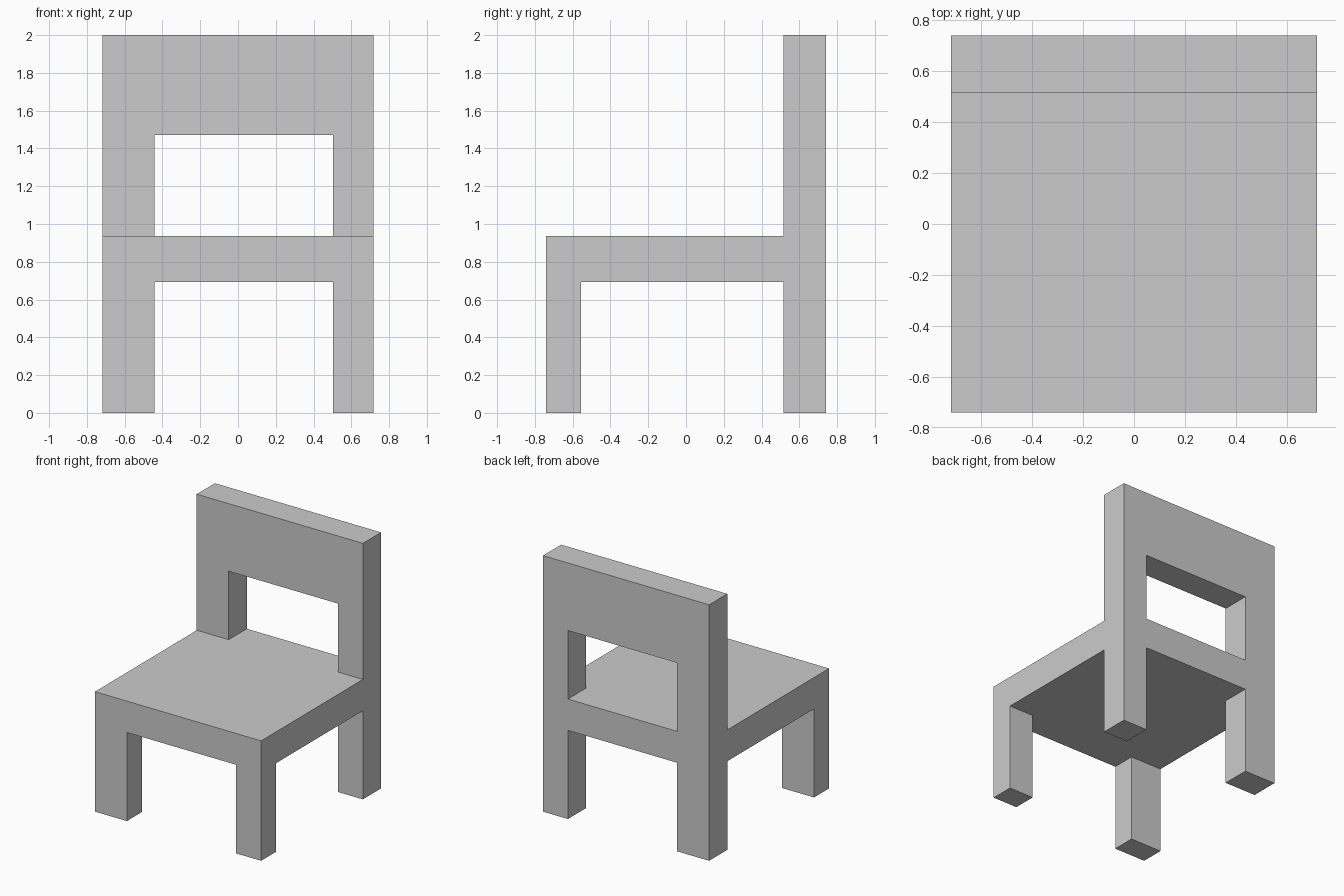
import bpy, bmesh
from itertools import product
from math import radians

if "Cube" in bpy.data.objects:
    bpy.data.objects.remove(bpy.data.objects["Cube"])

# Cut planes shared by all parts of the chair
CUTS = ((-0.718, -0.442, 0.502, 0.718),
        (-0.74, -0.555, 0.516, 0.74),
        (0.0, 0.692, 0.937, 1.472, 2.0))
ALL, SIDES, ENDS, BACK = (0, 1, 2), (0, 2), (0, 2), (2,)

# Each part fills a block of cells between the cut planes: x, y, z
PARTS = {
    "legs": (SIDES, ENDS, (0,)),
    "seat": (ALL, ALL, (1,)),
    "back_posts": (SIDES, BACK, (2,)),
    "back_panel": (ALL, BACK, (3,)),
}
cells = {c for spans in PARTS.values() for c in product(*spans)}

bm = bmesh.new()
verts = {}


def corner(key):
    if key not in verts:
        verts[key] = bm.verts.new([CUTS[a][key[a]] for a in range(3)])
    return verts[key]


# Skin only the outside of the joined parts, so the chair is one closed solid
for cell in cells:
    for axis, step in product(range(3), (-1, 1)):
        neighbour = list(cell)
        neighbour[axis] += step
        if tuple(neighbour) in cells:
            continue
        u, v = (axis + 1) % 3, (axis + 2) % 3
        ring = []
        for du, dv in ((0, 0), (1, 0), (1, 1), (0, 1)):
            key = list(cell)
            key[axis] += step > 0
            key[u] += du
            key[v] += dv
            ring.append(corner(tuple(key)))
        bm.faces.new(ring if step > 0 else ring[::-1])

# Merge coplanar faces into clean flat sides
bmesh.ops.dissolve_limit(bm, angle_limit=radians(1), verts=bm.verts[:], edges=bm.edges[:])
bmesh.ops.recalc_face_normals(bm, faces=bm.faces[:])

mesh = bpy.data.meshes.new("chair")
bm.to_mesh(mesh)
bm.free()
bpy.context.collection.objects.link(bpy.data.objects.new("chair", mesh))
